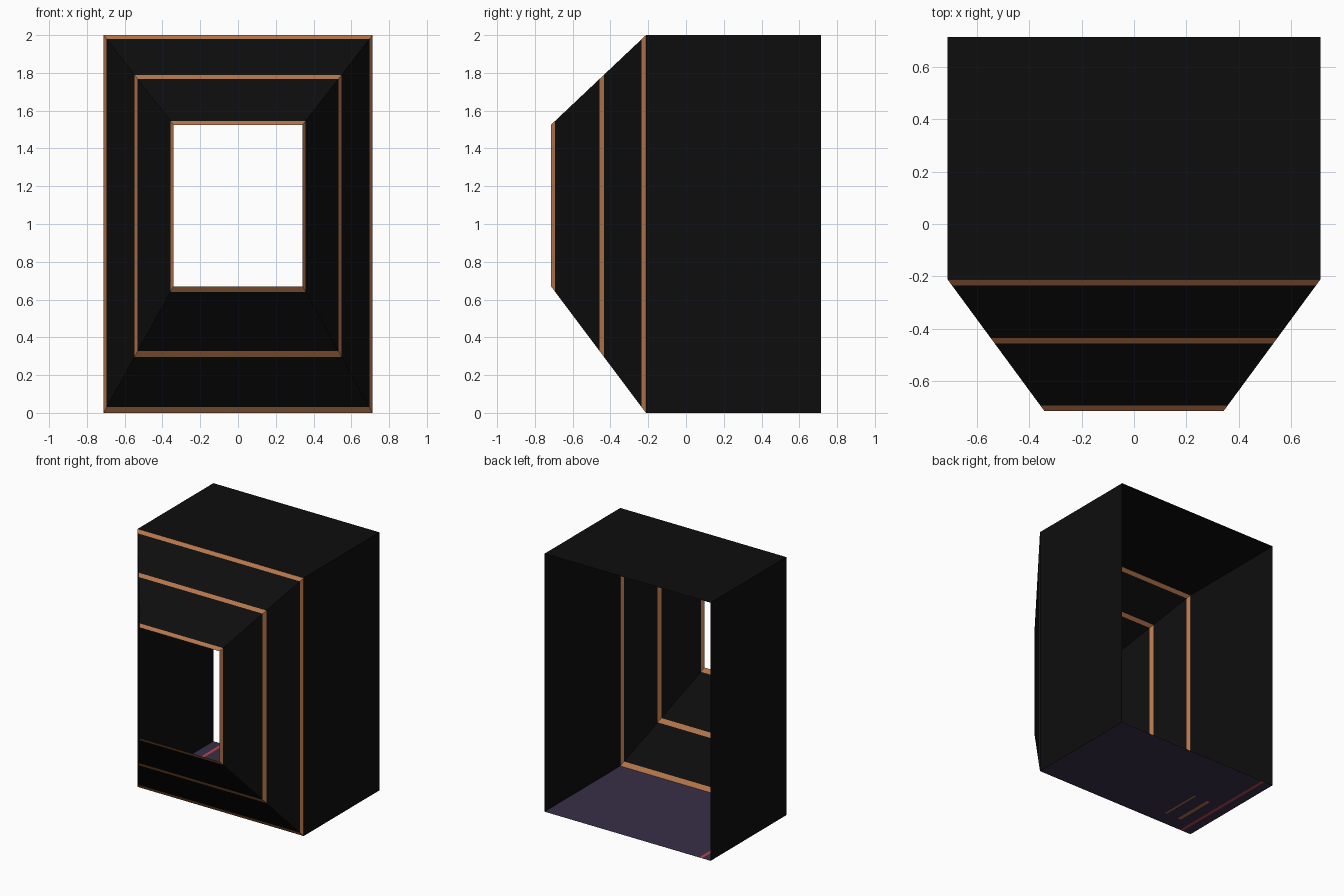
import bpy, bmesh

if "Cube" in bpy.data.objects:
    bpy.data.objects.remove(bpy.data.objects["Cube"])


def material(name, rgb):
    m = bpy.data.materials.new(name)
    m.diffuse_color = (*rgb, 1)
    m.use_nodes = True
    m.node_tree.nodes["Principled BSDF"].inputs["Base Color"].default_value = m.diffuse_color
    return m


black = material("black panel", (0.004, 0.004, 0.004))
copper = material("copper trim", (0.46, 0.18, 0.07))
purple = material("dark purple floor", (0.040, 0.028, 0.065))
red = material("red stripe", (0.5, 0.06, 0.08))

W, FRONT, MOUTH, BACK = 0.712, -0.715, -0.212, 0.715


def finish(name, bm, mats):
    me = bpy.data.meshes.new(name)
    bm.to_mesh(me)
    bm.free()
    for m in mats:
        me.materials.append(m)
    ob = bpy.data.objects.new(name, me)
    bpy.context.collection.objects.link(ob)


def section(bm, y):
    """Rectangular cross-section of the tunnel at depth y."""
    t = min(1, (y - FRONT) / (MOUTH - FRONT))
    x = 0.342 + (W - 0.342) * t
    lo, hi = 0.67 * (1 - t), 1.525 + 0.475 * t
    return [bm.verts.new(p) for p in
            ((-x, y, lo), (x, y, lo), (x, y, hi), (-x, y, hi))]


def tunnel(name, bands, sides=(0, 1, 2, 3)):
    """Open sheet tunnel; bands are (y, material index of the band behind it)."""
    bm = bmesh.new()
    rings = [section(bm, y) for y, _ in bands]
    for (a, b), (_, mat) in zip(zip(rings, rings[1:]), bands):
        for i in sides:
            j = (i + 1) % 4
            f = bm.faces.new((a[i], a[j], b[j], b[i]))
            f.material_index = mat
            f.normal_update()
            c = f.calc_center_median()
            c.z -= 1
            c.y = 0
            if f.normal.dot(c) < 0:
                f.normal_flip()
    finish(name, bm, [black, copper])


# Tapered hood with three flush copper frames
tunnel("tapered_hood", [(FRONT, 1), (-0.693, 0), (-0.457, 1), (-0.435, 0),
                        (-0.235, 1), (MOUTH, 0)])

# Straight box body: side walls and roof, open at the back
tunnel("box_walls", [(MOUTH, 0), (BACK, 0)], sides=(1, 2, 3))

# Floor sheet with inlaid stripes
xs = [-W, -0.637, -0.613, -0.522, -0.494, -0.389, -0.374, W]
ys = [MOUTH, -0.095, 0.235, BACK]
bm = bmesh.new()
grid = [[bm.verts.new((x, y, 0)) for x in xs] for y in ys]
for r in range(len(ys) - 1):
    for c in range(len(xs) - 1):
        f = bm.faces.new((grid[r][c], grid[r][c + 1],
                          grid[r + 1][c + 1], grid[r + 1][c]))
        if c == 1:
            f.material_index = 1
        elif c in (3, 5) and r == 1:
            f.material_index = 2
finish("floor", bm, [purple, red, copper])
